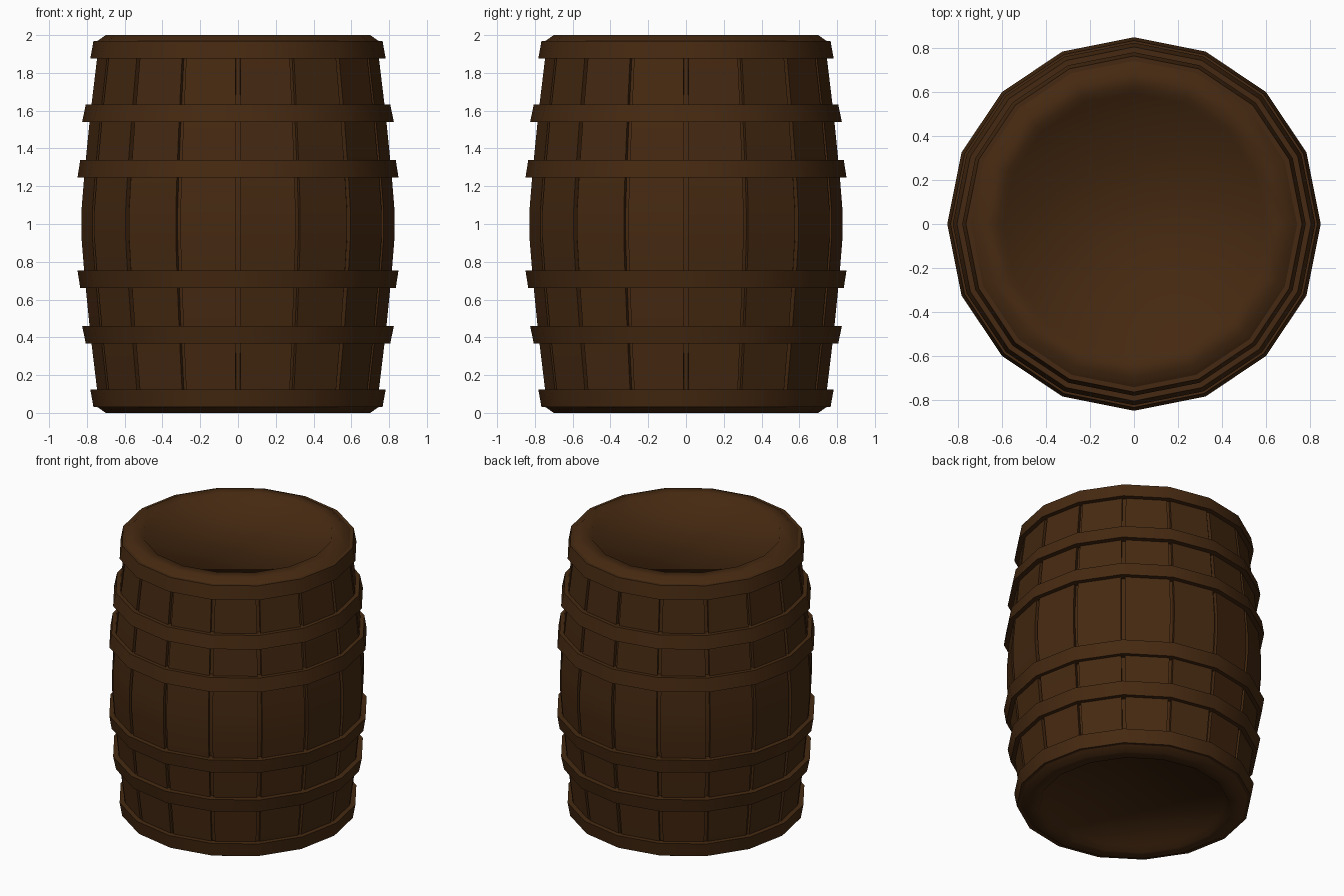
import bpy, bmesh, math

if "Cube" in bpy.data.objects:
    bpy.data.objects.remove(bpy.data.objects["Cube"])

SIDES = 16

wood = bpy.data.materials.new("dark_brown_wood")
wood.diffuse_color = (0.060, 0.022, 0.0055, 1)
wood.use_nodes = True
wood.node_tree.nodes["Principled BSDF"].inputs["Base Color"].default_value = wood.diffuse_color


def finish(name, bm, angle=35):
    bmesh.ops.recalc_face_normals(bm, faces=bm.faces)
    me = bpy.data.meshes.new(name)
    bm.to_mesh(me)
    bm.free()
    ob = bpy.data.objects.new(name, me)
    bpy.context.collection.objects.link(ob)
    me.materials.append(wood)
    bpy.ops.object.select_all(action='DESELECT')
    ob.select_set(True)
    bpy.context.view_layer.objects.active = ob
    bpy.ops.object.shade_smooth_by_angle(angle=math.radians(angle))
    return ob


def skin(bm, rings, closed=False):
    """Bridge successive rings of vertices with quads."""
    pairs = list(zip(rings, rings[1:]))
    if closed:
        pairs.append((rings[-1], rings[0]))
    for a, b in pairs:
        n = len(a)
        for i in range(n):
            j = (i + 1) % n
            bm.faces.new((a[i], a[j], b[j], b[i]))


def ring(bm, r, z):
    return [bm.verts.new((r * math.cos(math.tau * i / SIDES),
                          r * math.sin(math.tau * i / SIDES), z)) for i in range(SIDES)]


# Bulging stave wall with a narrow groove at each corner
def staves():
    half = [(0.735, 0.03), (0.747, 0.13), (0.782, 0.42), (0.812, 0.72), (0.829, 0.93)]
    profile = half + [(r, 2 - z) for r, z in reversed(half)]
    gap, depth = 0.016, 0.025
    bm = bmesh.new()
    rings = []
    for r, z in profile:
        row = []
        for i in range(SIDES):
            a = math.tau * i / SIDES
            for da, dr in ((-gap, 0), (-gap, depth), (gap, depth), (gap, 0)):
                row.append(bm.verts.new(((r - dr) * math.cos(a + da),
                                         (r - dr) * math.sin(a + da), z)))
        rings.append(row)
    skin(bm, rings)
    finish("staves", bm)


# Hoop with a slanted outer face, wider toward the belly
def hoop(name, z_far, r_far, z_near, r_near, thick=0.06):
    bm = bmesh.new()
    profile = [(r_far - thick, z_far), (r_far, z_far), (r_near, z_near), (r_near - thick, z_near)]
    skin(bm, [ring(bm, r, z) for r, z in profile], closed=True)
    finish(name, bm)


# Chamfered rim and sunken lid
def lid(name, top):
    profile = [(0.735, 0.08), (0.75, 0.035), (0.70, 0.0), (0.62, 0.0), (0.595, 0.035)]
    bm = bmesh.new()
    rings = [ring(bm, r, 2 - d if top else d) for r, d in profile]
    skin(bm, rings)
    bm.faces.new(rings[-1])
    finish(name, bm, 60)


staves()
for top in (True, False):
    side = "upper" if top else "lower"
    flip = (lambda z: z) if top else (lambda z: 2 - z)
    lid(side + "_lid", top)
    hoop(side + "_end_hoop", flip(1.97), 0.765, flip(1.875), 0.782, 0.045)
    hoop(side + "_middle_hoop", flip(1.633), 0.806, flip(1.54), 0.825)
    hoop(side + "_belly_hoop", flip(1.34), 0.835, flip(1.245), 0.85)
